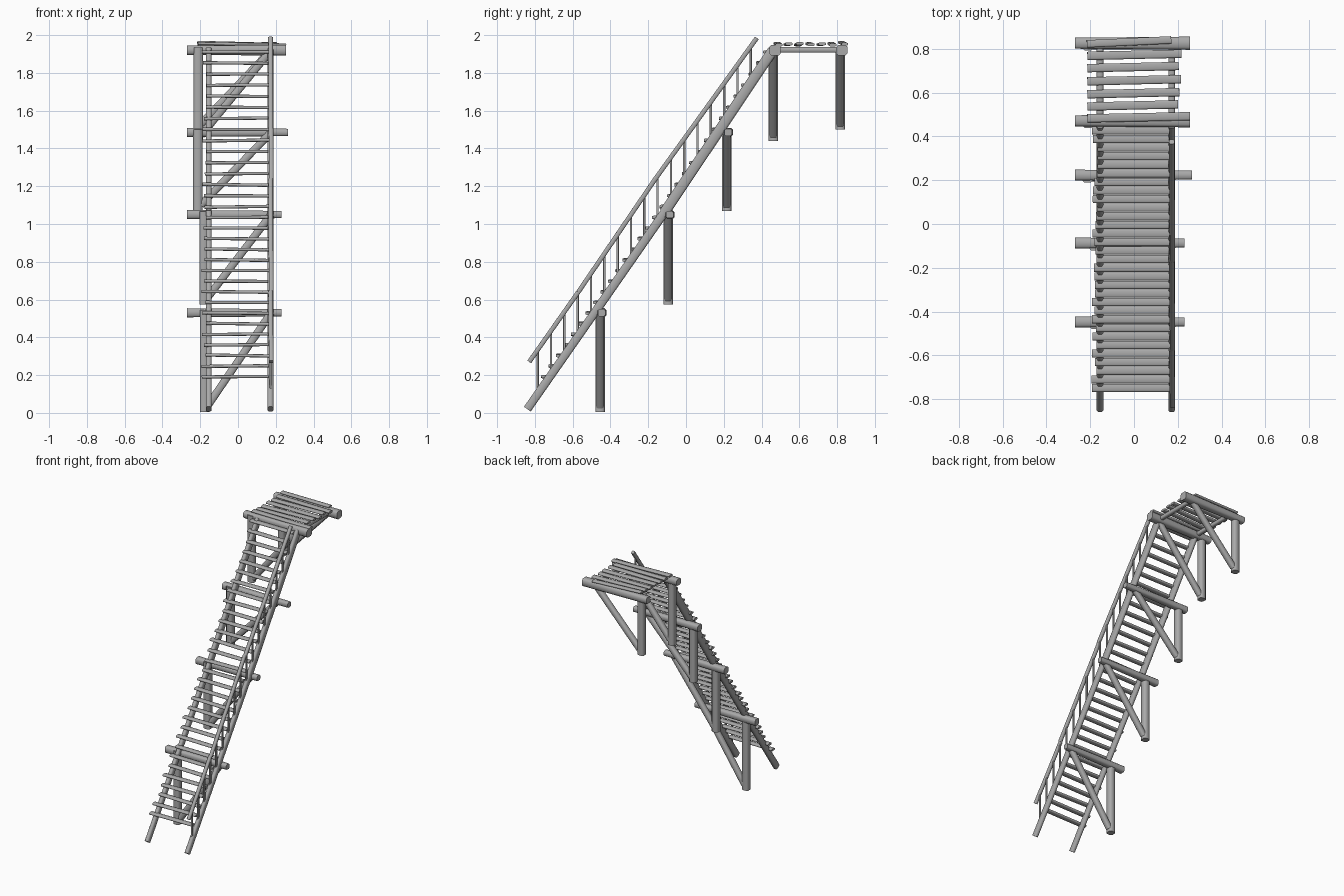
import bpy, bmesh, math, random
from mathutils import Vector, Matrix

random.seed(4)
if "Cube" in bpy.data.objects:
    bpy.data.objects.remove(bpy.data.objects["Cube"])

# Weathered grey wood
wood = bpy.data.materials.new("grey wood")
wood.use_nodes = True
grey = (0.4, 0.4, 0.4, 1)
wood.diffuse_color = grey
wood.node_tree.nodes["Principled BSDF"].inputs["Base Color"].default_value = grey


def timber(name, a, b, width, height=None, taper=1.0, round_off=0.2):
    """Rough-hewn timber with softened long edges, from a to b."""
    a, b = Vector(a), Vector(b)
    height = height or width
    bm = bmesh.new()
    bmesh.ops.create_cube(bm, size=1)
    long_edges = [e for e in bm.edges if abs(e.verts[0].co.z - e.verts[1].co.z) > 0.5]
    bmesh.ops.bevel(bm, geom=long_edges, offset=round_off, segments=1, affect='EDGES')
    for v in bm.verts:
        if v.co.z > 0:
            v.co.xy *= taper
    # Aim the length along a-b, with the height nearest to z
    along = (b - a).normalized()
    guide = Vector((0, 1, 0)) if abs(along.z) > 0.95 else Vector((0, 0, 1))
    side = guide.cross(along).normalized()
    up = along.cross(side)
    frame = Matrix((side * width, up * height, along * (b - a).length)).transposed().to_4x4()
    bm.transform(Matrix.Translation((a + b) / 2) @ frame)
    mesh = bpy.data.meshes.new(name)
    bm.to_mesh(mesh)
    bm.free()
    mesh.materials.append(wood)
    ob = bpy.data.objects.new(name, mesh)
    bpy.context.collection.objects.link(ob)
    bpy.ops.object.select_all(action='DESELECT')
    ob.select_set(True)
    bpy.context.view_layer.objects.active = ob
    bpy.ops.object.shade_smooth_by_angle(angle=math.radians(75))


def height_on(path, y):
    """Height of a (y, z) path at y."""
    for (y0, z0), (y1, z1) in zip(path, path[1:]):
        if y <= y1 or (y1, z1) == path[-1]:
            return z0 + (z1 - z0) * (y - y0) / (y1 - y0)


stair_line = [(-0.84, 0.02), (-0.47, 0.55), (-0.115, 1.06), (0.46, 1.92)]
rail_line = [(-0.83, 0.27), (-0.57, 0.64), (-0.165, 1.235), (0.375, 1.985)]

# Stringers in three lengths, each side, with level platform joists
for side, x in (("right", -0.155), ("left", 0.172)):
    for i, (p, q) in enumerate(zip(stair_line, stair_line[1:])):
        timber(f"{side}_stringer_{i + 1}", (x, *p), (x, *q), 0.03, (0.044, 0.046, 0.055)[i])
    timber(f"{side}_platform_joist", (x, 0.45, 1.922), (x, 0.83, 1.922), 0.03)

# Support frames: post, cross beam, diagonal brace
frames = [  # y, post foot, top, post x, beam end x
    (-0.455, 0.005, 0.53, -0.177, 0.23),
    (-0.095, 0.575, 1.05, -0.18, 0.23),
    (0.215, 1.07, 1.485, -0.212, 0.265),
    (0.463, 1.44, 1.92, -0.21, 0.255),
    (0.817, 1.5, 1.92, -0.21, 0.255),
]
for i, (y, foot, top, x, end) in enumerate(frames):
    timber(f"post_{i + 1}", (x, y, foot), (x, y, top + 0.015), 0.05)
    timber(f"cross_beam_{i + 1}", (-0.27, y + 0.008, top), (end, y + 0.008, top), 0.05, 0.048,
           taper=0.8 if i < 3 else 1.2)
    timber(f"brace_{i + 1}", (x + 0.015, y, foot + 0.03), (0.175, y, top), 0.04)

# Uneven treads
treads = 31
for i in range(treads):
    y = -0.748 + i * 1.175 / (treads - 1)
    z = height_on(stair_line, y) + 0.04
    tilt = random.uniform(-0.003, 0.003)
    timber(f"tread_{i + 1}", (random.uniform(-0.195, -0.165), y, z + tilt),
           (random.uniform(0.158, 0.168), y, z - tilt), 0.037, 0.017)

# Platform planks
for i, y in enumerate((0.488, 0.542, 0.598, 0.657, 0.717, 0.773)):
    tilt = random.uniform(-0.004, 0.004)
    right = 0.255 if i == 0 else random.uniform(0.2, 0.24)
    timber(f"platform_plank_{i + 1}", (-0.213, y - 0.006, 1.952 + tilt),
           (right, y + 0.004, 1.952 - tilt), 0.038, 0.016)
timber("platform_plank_7", (-0.215, 0.822, 1.962), (0.17, 0.84, 1.952), 0.034, 0.016)

# Handrail on the left side
for i, (p, q) in enumerate(zip(rail_line, rail_line[1:])):
    timber(f"handrail_{i + 1}", (0.176, *p), (0.172, *q), 0.024, 0.024)

# Balusters
for i in range(17):
    y = -0.785 + i * 0.0705
    timber(f"baluster_{i + 1}", (0.174, y, height_on(stair_line, y)),
           (0.174, y, height_on(rail_line, y)), 0.012)
